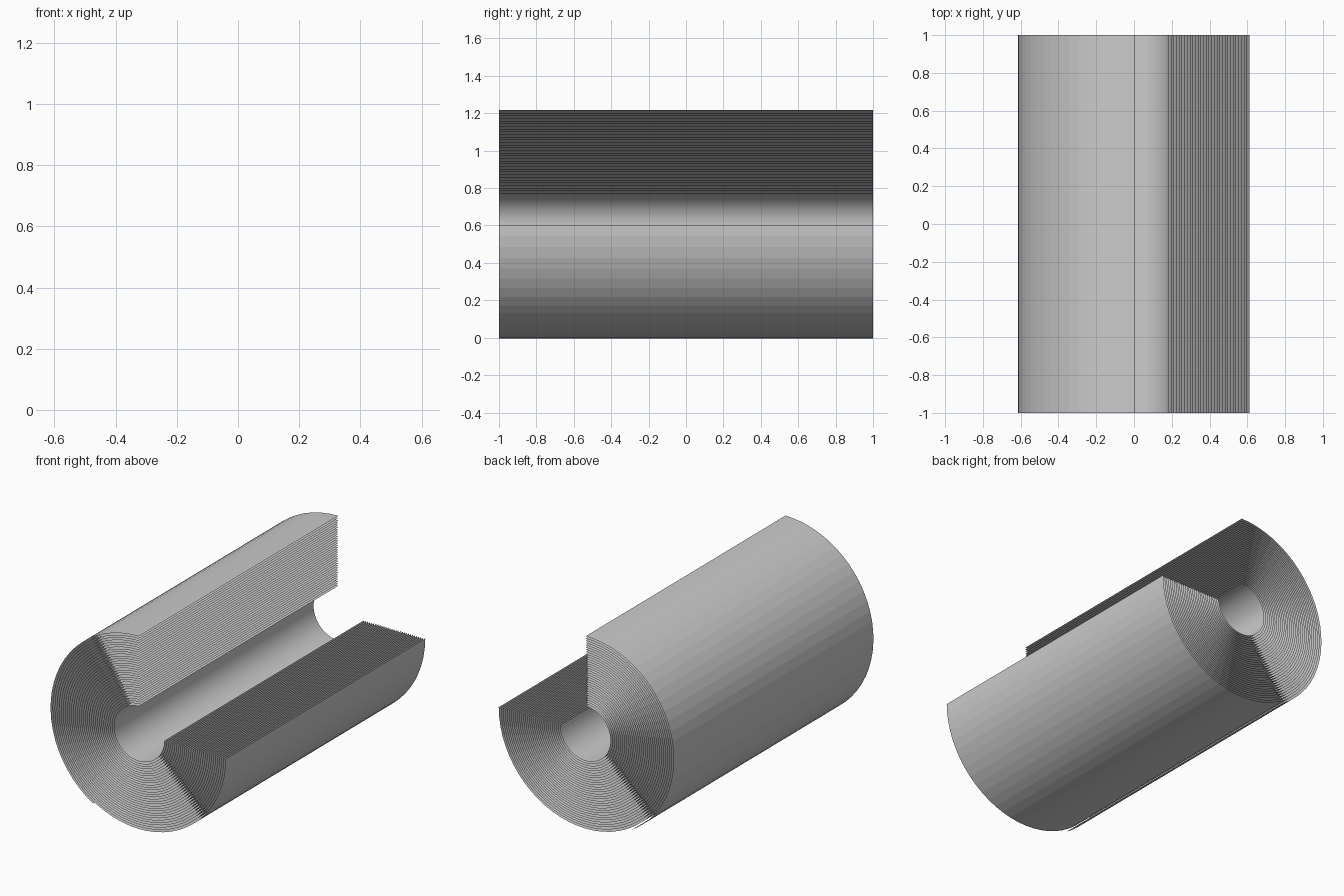
import bpy, bmesh, math

cube = bpy.data.objects.get("Cube")
if cube:
    bpy.data.objects.remove(cube, do_unlink=True)

PITCH = 0.0143         # radial gap between neighbouring layers
INNER = 0.170          # radius where the innermost layer leaves the cut
LAYERS = 31
STEPS = 48             # facets per three-quarter layer
AXIS_X, AXIS_Z = 0.003, 0.603
END_ANGLE = math.radians(239)

grey = bpy.data.materials.new("sheet_grey")
grey.use_nodes = True
grey.diffuse_color = (0.6, 0.6, 0.6, 1)
grey.node_tree.nodes["Principled BSDF"].inputs["Base Color"].default_value = (0.6, 0.6, 0.6, 1)


def add_layer(bm, turn):
    """One layer of the spiral, from the upright cut round to the level cut."""
    start = math.pi / 2
    last = turn == LAYERS
    sweep = END_ANGLE - start if last else 1.5 * math.pi
    steps = round(STEPS * sweep / (1.5 * math.pi))
    previous = None
    for i in range(steps + 1):
        angle = sweep * i / steps
        r = INNER + PITCH * (turn + angle / math.tau)
        x = AXIS_X + r * math.cos(start + angle)
        z = AXIS_Z + r * math.sin(start + angle)
        pair = [bm.verts.new((x, y, z)) for y in (-1, 1)]
        if previous:
            bm.faces.new((previous[0], pair[0], pair[1], previous[1]))
        previous = pair


# Rolled sheet with a quarter cut away
bm = bmesh.new()
for turn in range(LAYERS + 1):
    add_layer(bm, turn)
mesh = bpy.data.meshes.new("rolled_sheet")
bm.to_mesh(mesh)
bm.free()
mesh.materials.append(grey)
roll = bpy.data.objects.new("rolled_sheet", mesh)
bpy.context.collection.objects.link(roll)
